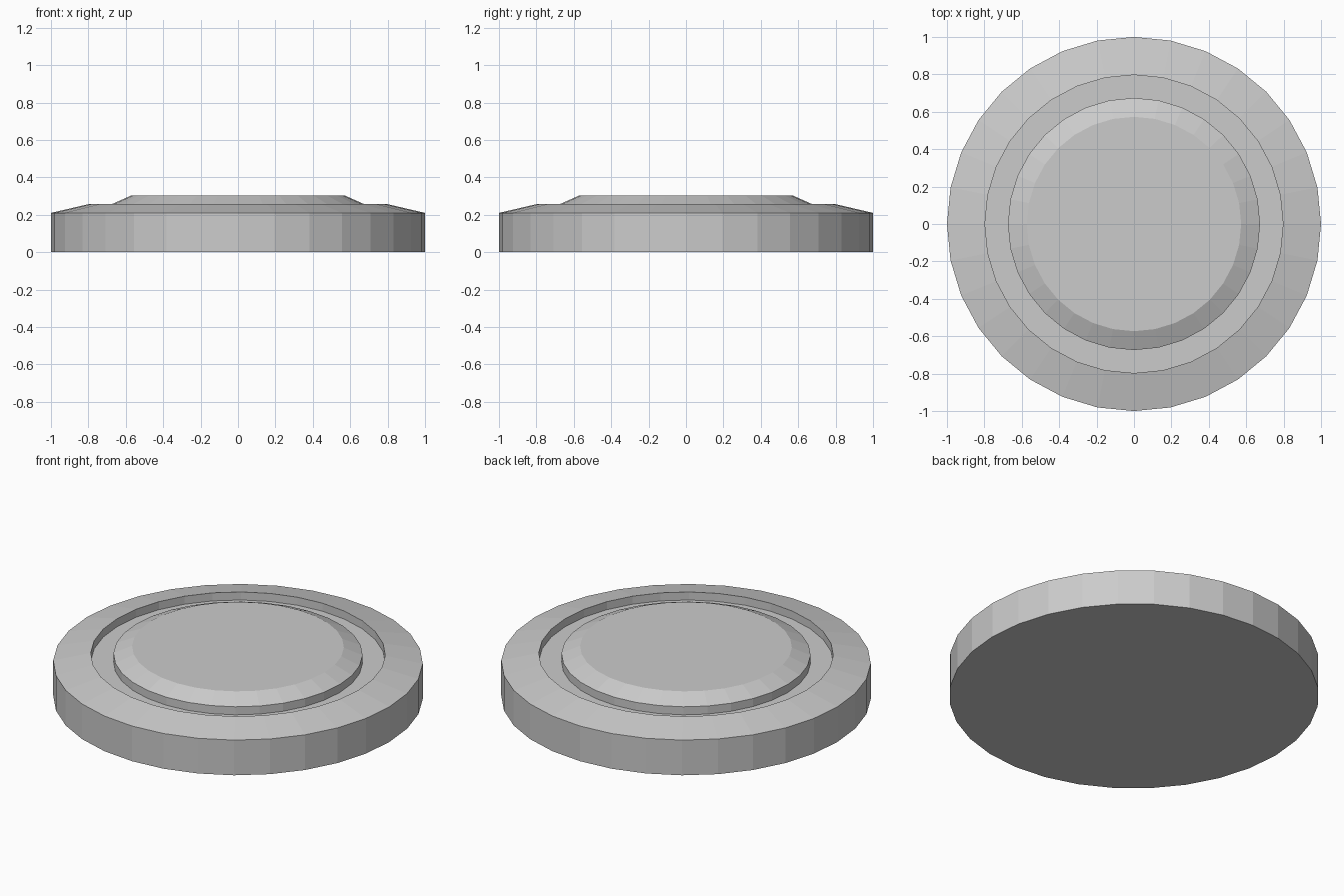
import bpy, bmesh, math

if "Cube" in bpy.data.objects:
    bpy.data.objects.remove(bpy.data.objects["Cube"])

SIDES = 32


def lathe(name, profile):
    """Revolve (radius, height) points around z, capping both ends flat."""
    bm = bmesh.new()
    rings = []
    for r, z in profile:
        rings.append([bm.verts.new((r * math.cos(2 * math.pi * i / SIDES),
                                    r * math.sin(2 * math.pi * i / SIDES), z))
                      for i in range(SIDES)])
    for a, b in zip(rings, rings[1:]):
        for i in range(SIDES):
            j = (i + 1) % SIDES
            bm.faces.new((a[i], a[j], b[j], b[i]))
    bm.faces.new(rings[0][::-1])
    bm.faces.new(rings[-1])
    bmesh.ops.recalc_face_normals(bm, faces=bm.faces)
    mesh = bpy.data.meshes.new(name)
    bm.to_mesh(mesh)
    bm.free()
    obj = bpy.data.objects.new(name, mesh)
    bpy.context.collection.objects.link(obj)
    return obj


# Round plate: outer wall, sloped rim, ring groove, bevelled centre disc
lathe("grooved_disc", [
    (1.0, 0.0), (1.0, 0.21),        # outer wall
    (0.797, 0.257),                 # sloped rim
    (0.797, 0.209), (0.674, 0.209), # groove floor
    (0.674, 0.257), (0.573, 0.302), # centre disc bevel
])
